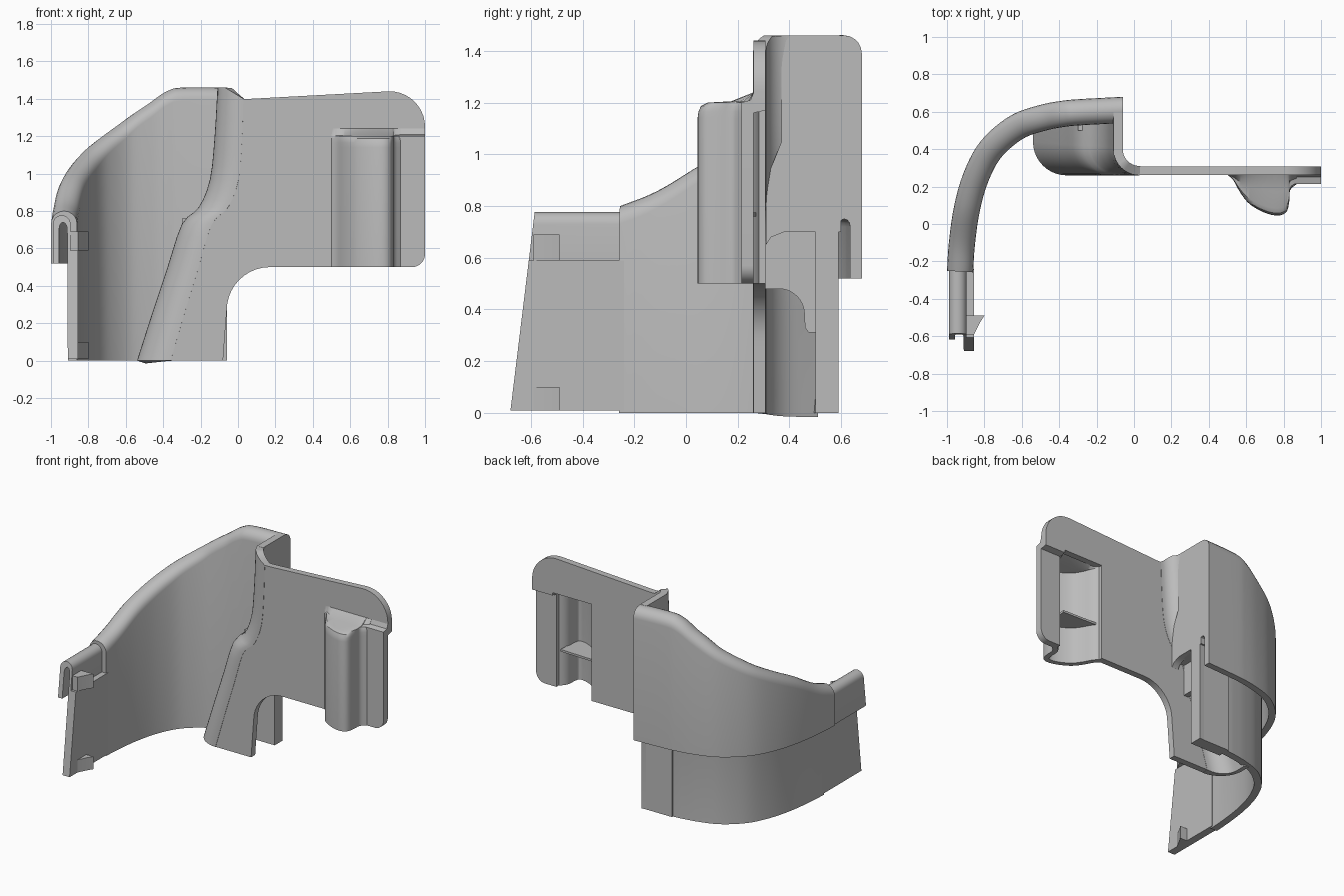
import bpy, math
from mathutils import Vector

cube = bpy.data.objects.get("Cube")
if cube:
    bpy.data.objects.remove(cube)

grey = bpy.data.materials.new("plain_grey")
grey.use_nodes = True
grey.diffuse_color = (0.5, 0.5, 0.5, 1)
grey.node_tree.nodes["Principled BSDF"].inputs["Base Color"].default_value = (0.5, 0.5, 0.5, 1)


def make(name, verts, faces, thickness=0):
    mesh = bpy.data.meshes.new(name)
    mesh.from_pydata(verts, [], faces)
    mesh.materials.append(grey)
    ob = bpy.data.objects.new(name, mesh)
    bpy.context.collection.objects.link(ob)
    bpy.ops.object.select_all(action='DESELECT')
    ob.select_set(True)
    bpy.context.view_layer.objects.active = ob
    if thickness:
        mod = ob.modifiers.new("shell", 'SOLIDIFY')
        mod.thickness, mod.offset = thickness, -1
        bpy.ops.object.modifier_apply(modifier=mod.name)
    else:
        bpy.ops.object.mode_set(mode='EDIT')
        bpy.ops.mesh.select_all(action='SELECT')
        bpy.ops.mesh.normals_make_consistent(inside=False)
        bpy.ops.object.mode_set(mode='OBJECT')
    bpy.ops.object.shade_smooth_by_angle(angle=math.radians(35))
    return ob


def loft(name, rings):
    """Closed sections joined in order, with end caps."""
    n = len(rings[0])
    faces = [(i * n + j, i * n + (j + 1) % n, (i + 1) * n + (j + 1) % n, (i + 1) * n + j)
             for i in range(len(rings) - 1) for j in range(n)]
    last = (len(rings) - 1) * n
    faces += [tuple(range(n))[::-1], tuple(range(last, last + n))]
    return make(name, [p for ring in rings for p in ring], faces)


def skin(name, rows, thickness):
    """Open sheet through rows of points, thickened behind its face."""
    n = len(rows[0])
    faces = [(i * n + j, i * n + j + 1, (i + 1) * n + j + 1, (i + 1) * n + j)
             for i in range(len(rows) - 1) for j in range(n - 1)]
    return make(name, [p for row in rows for p in row], faces, thickness)


def prism(name, pts, axis, lo, hi):
    place = {'x': lambda a, b, d: (d, a, b), 'y': lambda a, b, d: (a, d, b),
             'z': lambda a, b, d: (a, b, d)}[axis]
    return loft(name, [[place(a, b, d) for a, b in pts] for d in (lo, hi)])


def rect(a0, a1, b0, b1):
    return [(a0, b0), (a1, b0), (a1, b1), (a0, b1)]


def arc(cx, cy, rx, ry, start, end, n=10):
    angles = [math.radians(start + (end - start) * i / n) for i in range(n + 1)]
    return [(cx + rx * math.cos(a), cy + ry * math.sin(a)) for a in angles]


def spline(points, steps):
    """Smooth samples through control points."""
    p = [Vector(q) for q in points]
    p = [2 * p[0] - p[1]] + p + [2 * p[-1] - p[-2]]
    out = []
    for a, b, c, d in zip(p, p[1:], p[2:], p[3:]):
        for i in range(steps):
            t = i / steps
            out.append(0.5 * (2 * b + (c - a) * t + (2 * a - 5 * b + 4 * c - d) * t * t
                              + (3 * b - a - 3 * c + d) * t ** 3))
    return out + [p[-2]]


# Curved guard wall: inverted U section, path carries x, y and crest height
path = spline([(-1, -.25, .8), (-.99, -.1, .86), (-.965, .08, .965), (-.92, .25, 1.05),
               (-.85, .4, 1.13), (-.76, .505, 1.2), (-.64, .59, 1.28), (-.5, .637, 1.37),
               (-.39, .658, 1.44), (-.3, .667, 1.46), (-.06, .68, 1.46)], 5)
rings = []
for i, p in enumerate(path):
    t = path[min(i + 1, len(path) - 1)] - path[max(i - 1, 0)]
    inward = Vector((t.y, -t.x)).normalized()
    if i == len(path) - 1:
        inward = Vector((0, -1))
    section = [(0, .52)] + arc(.07, p.z - .07, .07, .07, 180, 0)
    section += [(.14, 0), (.09, 0)] + arc(.0675, .72, .0225, .03, 0, 180, 6) + [(.045, .52)]
    rings.append([(p.x + inward.x * d, p.y + inward.y * d, z) for d, z in section])
loft("curved_guard_wall", rings)

# Front hook panel with a slanted leading edge
section = [(-.99, .52)] + arc(-.9425, .73, .0475, .047, 180, 0)
section += [(-.895, .59), (-.855, .59), (-.855, .01), (-.91, .01)]
section += arc(-.935, .7, .022, .04, 0, 180, 6) + [(-.957, .52)]
loft("hook_panel", [[(x, -.24, z) for x, z in section],
                    [(x, -.68 + .122 * z, z) for x, z in section]])
for name, low, high in (("lower_clip", .01, .1), ("upper_clip", .59, .69)):
    prism(name, [(-.9, -.59), (-.855, -.59), (-.825, -.53), (-.8, -.49), (-.9, -.49)],
          'z', low, high)

# Return wall: slanted rounded corner between the guard and the plate
edge = spline([(-.54, 0), (-.46, .25), (-.38, .49), (-.3, .73), (-.21, .82),
               (-.15, .97), (-.125, 1.2), (-.11, 1.46)], 3)


def radius(z):
    return .18 - .04 * z / 1.46


rows = []
for x, z in edge:
    r = radius(z)
    row = [(x, .51 + .05 * (x + .54) / .43)] + arc(x + r, .26 + r, r, r, 180, 270)
    drop = .06 if z > 1.4 else 0
    rows.append([(a, b, z - drop * max(0, (a + .07) / .1)) for a, b in row])
skin("return_wall", rows, .05)

# Flat front plate, notched behind the pocket
outline = [(-.08, 0), (-.07, .14)] + arc(.17, .27, .23, .23, 180, 90)
outline += [(.53, .5), (.53, 1.19), (1, 1.19)] + arc(.81, 1.25, .19, .19, 0, 90)
outline += [(.07, 1.4)] + [(x + radius(z), min(z, 1.4)) for x, z in reversed(edge)]
prism("front_plate", outline, 'y', .262, .308)

# End flange, soffit and inner supports
prism("end_flange", [(.37, 1.46), (.37, 1.05), (.31, .9), (.31, .65), (.33, .68), (.38, .7),
                     (.6, .7), (.6, 1.46)], 'x', -.11, -.06)
prism("soffit", rect(-.24, -.07, .31, .55), 'z', .7, .74)
prism("wall_end_post", rect(-.3, -.06, .5, .588), 'z', 0, .76)
web = [(.3, .72), (.3, .48)] + arc(.36, .38, .098, .1, 90, 0)
prism("inner_web", web + [(.46, .33), (.475, .31), (.51, .31), (.51, .72)], 'x', -.2, -.16)

# Hollow pocket on the front plate, open behind and below
profile = spline([(.5, .262), (.53, .235), (.57, .165), (.62, .105), (.7, .06), (.77, .045),
                  (.815, .065), (.83, .12), (.835, .18), (.87, .214)], 4)
rows = []
for z, s in ((.5, 1), (1.14, 1), (1.165, .985), (1.187, .94), (1.2, .82), (1.205, .4), (1.24, 0)):
    rows.append([(x, .262 - (.262 - y) * s, z) for x, y in profile])
skin("pocket_shell", rows, .035)
prism("pocket_shelf", [(.54, .27), (.64, .12), (.76, .07), (.8, .1), (.81, .26)], 'z', .76, .775)

# Side strip beside the pocket with a rounded corner
strip = [(.84, .5)] + arc(.93, .57, .07, .07, -90, 0) + [(1, 1.2), (.84, 1.2)]
prism("side_strip", strip, 'y', .214, .262)
prism("strip_step", [(.214, 1.15), (.308, 1.17), (.308, 1.21), (.262, 1.24), (.25, 1.21),
                     (.214, 1.2)], 'x', .84, 1)
